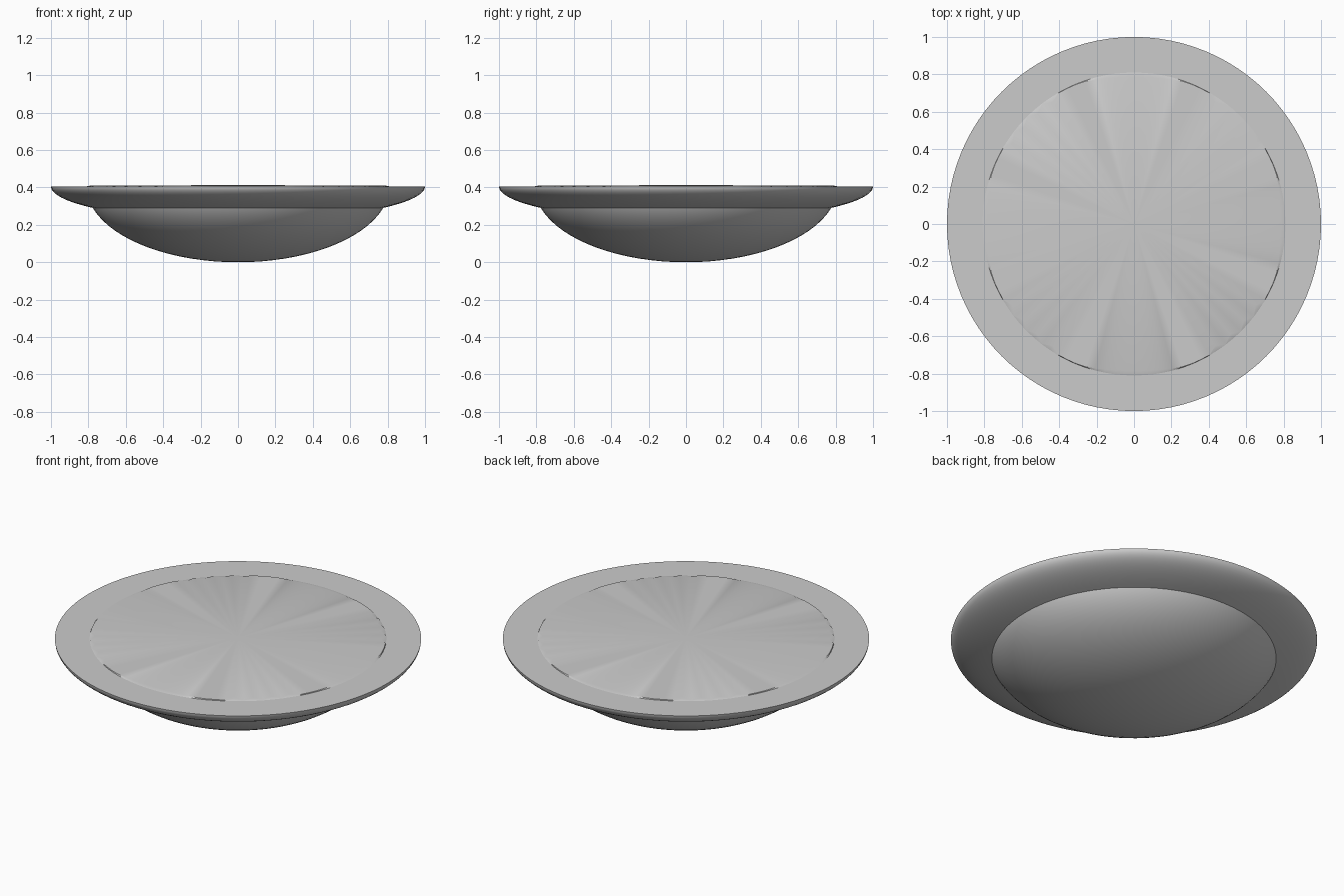
import bpy, bmesh, math

if "Cube" in bpy.data.objects:
    bpy.data.objects.remove(bpy.data.objects["Cube"])

SEG = 96


def lathe(name, profile, closed=False, wobble=None):
    """Spin a list of (radius, z) points about z; wobble(i, angle) may shift a radius."""
    bm = bmesh.new()
    rings = []
    for i, (r, z) in enumerate(profile):
        if r < 1e-6:
            rings.append([bm.verts.new((0, 0, z))])
            continue
        ring = []
        for s in range(SEG):
            a = 2 * math.pi * s / SEG
            rr = r + (wobble(i, a) if wobble else 0)
            ring.append(bm.verts.new((rr * math.cos(a), rr * math.sin(a), z)))
        rings.append(ring)
    pairs = list(zip(rings, rings[1:]))
    if closed:
        pairs.append((rings[-1], rings[0]))
    for lo, hi in pairs:
        for s in range(SEG):
            t = (s + 1) % SEG
            if len(lo) == 1:
                bm.faces.new((lo[0], hi[t], hi[s]))
            elif len(hi) == 1:
                bm.faces.new((lo[s], lo[t], hi[0]))
            else:
                bm.faces.new((lo[s], lo[t], hi[t], hi[s]))
    bmesh.ops.recalc_face_normals(bm, faces=bm.faces)
    mesh = bpy.data.meshes.new(name)
    bm.to_mesh(mesh)
    bm.free()
    obj = bpy.data.objects.new(name, mesh)
    bpy.context.collection.objects.link(obj)
    bpy.ops.object.select_all(action='DESELECT')
    obj.select_set(True)
    bpy.context.view_layer.objects.active = obj
    bpy.ops.object.shade_smooth_by_angle(angle=math.radians(30))
    return obj


# Bowl body: lower half of a flattened sphere, filled flat just above the rim
N = 20
body = [(0.81 * math.sin(t), 0.406 - 0.406 * math.cos(t))
        for t in (math.pi / 2 * k / N for k in range(N + 1))]
edge = len(body)
body += [(0.808, 0.411), (0.0, 0.412)]


def fill_edge(i, a):
    # The filling falls short of the rim in straight chords and small teeth
    if i != edge:
        return 0
    d = abs((math.degrees(a) + 45) % 90 - 45)
    if d < 21:
        return 0.785 / math.cos(math.radians(d * 0.7)) - 0.808 if d < 19 else 0
    if d > 32:
        return -0.025 if round(d / 3.75) % 2 else 0
    return 0


lathe("bowl", body, wobble=fill_edge)

# Wide rim: flat on top, curved underneath
start = math.asin(0.77)
rim = [(math.sin(t), 0.406 - 0.183 * math.cos(t))
       for t in (start + (math.pi / 2 - start) * k / 12 for k in range(13))]
rim.append((0.81, 0.406))
lathe("rim", rim, closed=True)
